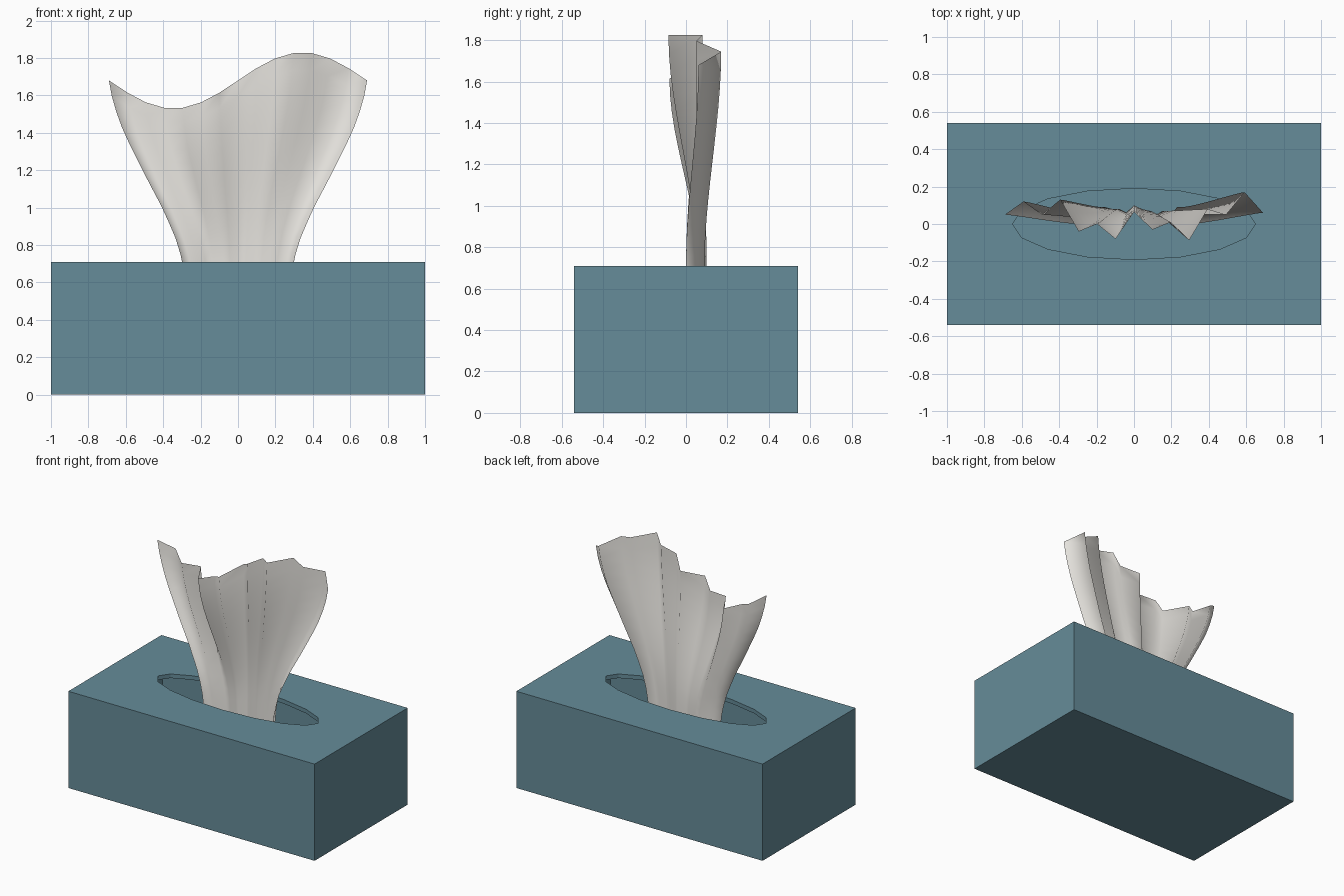
import bpy
from math import sin, pi

if "Cube" in bpy.data.objects:
    bpy.data.objects.remove(bpy.data.objects["Cube"])


def material(name, rgb):
    mat = bpy.data.materials.new(name)
    mat.diffuse_color = (*rgb, 1)
    mat.use_nodes = True
    mat.node_tree.nodes["Principled BSDF"].inputs["Base Color"].default_value = mat.diffuse_color
    return mat


def block(name, size, z):
    bpy.ops.mesh.primitive_cube_add(size=1, location=(0, 0, z))
    ob = bpy.context.object
    ob.name = name
    ob.scale = size
    bpy.ops.object.transform_apply(location=True, rotation=False, scale=True)
    return ob


def cut(target, cutter):
    cutter.hide_render = True
    mod = target.modifiers.new("cut", 'BOOLEAN')
    mod.operation = 'DIFFERENCE'
    mod.solver = 'EXACT'
    mod.object = cutter
    bpy.context.view_layer.objects.active = target
    bpy.ops.object.modifier_apply(modifier=mod.name)
    bpy.data.objects.remove(cutter)


def smoothstep(t):
    t = min(max(t, 0), 1)
    return t * t * (3 - 2 * t)


def interp(points, z):
    for (z0, v0), (z1, v1) in zip(points, points[1:]):
        if z <= z1:
            return v0 + (v1 - v0) * (z - z0) / (z1 - z0)
    return points[-1][1]


# Hollow carton with a 16-sided oval opening
H, WALL = 0.71, 0.03
carton = block("carton", (2, 1.08, H), H / 2)
cut(carton, block("cavity_cutter", (2 - 2 * WALL, 1.08 - 2 * WALL, H - 2 * WALL), H / 2))
bpy.ops.mesh.primitive_cylinder_add(vertices=16, radius=1, depth=0.2, location=(0, 0, H),
                                    rotation=(0, 0, pi / 2))
oval = bpy.context.object
oval.name = "opening_cutter"
oval.scale = (0.19, 0.65, 1)
bpy.ops.object.transform_apply(location=True, rotation=True, scale=True)
cut(carton, oval)
carton.data.materials.append(material("carton_blue", (0.133, 0.262, 0.319)))

# Pleated tissue: columns fan out and the folds deepen towards the wavy top edge
fold_low = [0, .05, .03, .09, .08, .08, .06, .10, .08, .07, .05, .07, .05, .09, 0]
fold_top = [.05, .12, .05, .13, -.04, 0, -.08, .064, -.03, .01, -.085, .08, .05, .17, .06]
half_width = [(0.0, .27), (.5, .27), (.71, .295), (.84, .335), (.99, .40), (1.16, .49),
              (1.34, .58), (1.45, .63), (1.57, .67), (1.68, .69)]
ROWS, COLS, Z0 = 14, len(fold_low), 0.5
verts = []
for r in range(ROWS + 1):
    t = r / ROWS
    level = Z0 + t * (1.68 - Z0)
    fan = interp(half_width, level)
    w = smoothstep((level - .71) / .97)
    for c in range(COLS):
        u = 2 * c / (COLS - 1) - 1
        z = Z0 + t * (1.68 + 0.15 * sin(pi * u) - Z0)
        verts.append((u * fan, fold_low[c] + (fold_top[c] - fold_low[c]) * w, z))
faces = [(r * COLS + c, r * COLS + c + 1, (r + 1) * COLS + c + 1, (r + 1) * COLS + c)
         for r in range(ROWS) for c in range(COLS - 1)]
mesh = bpy.data.meshes.new("tissue")
mesh.from_pydata(verts, [], faces)
mesh.polygons.foreach_set("use_smooth", [True] * len(faces))
mesh.materials.append(material("tissue_white", (0.80, 0.78, 0.74)))
tissue = bpy.data.objects.new("tissue", mesh)
bpy.context.collection.objects.link(tissue)
